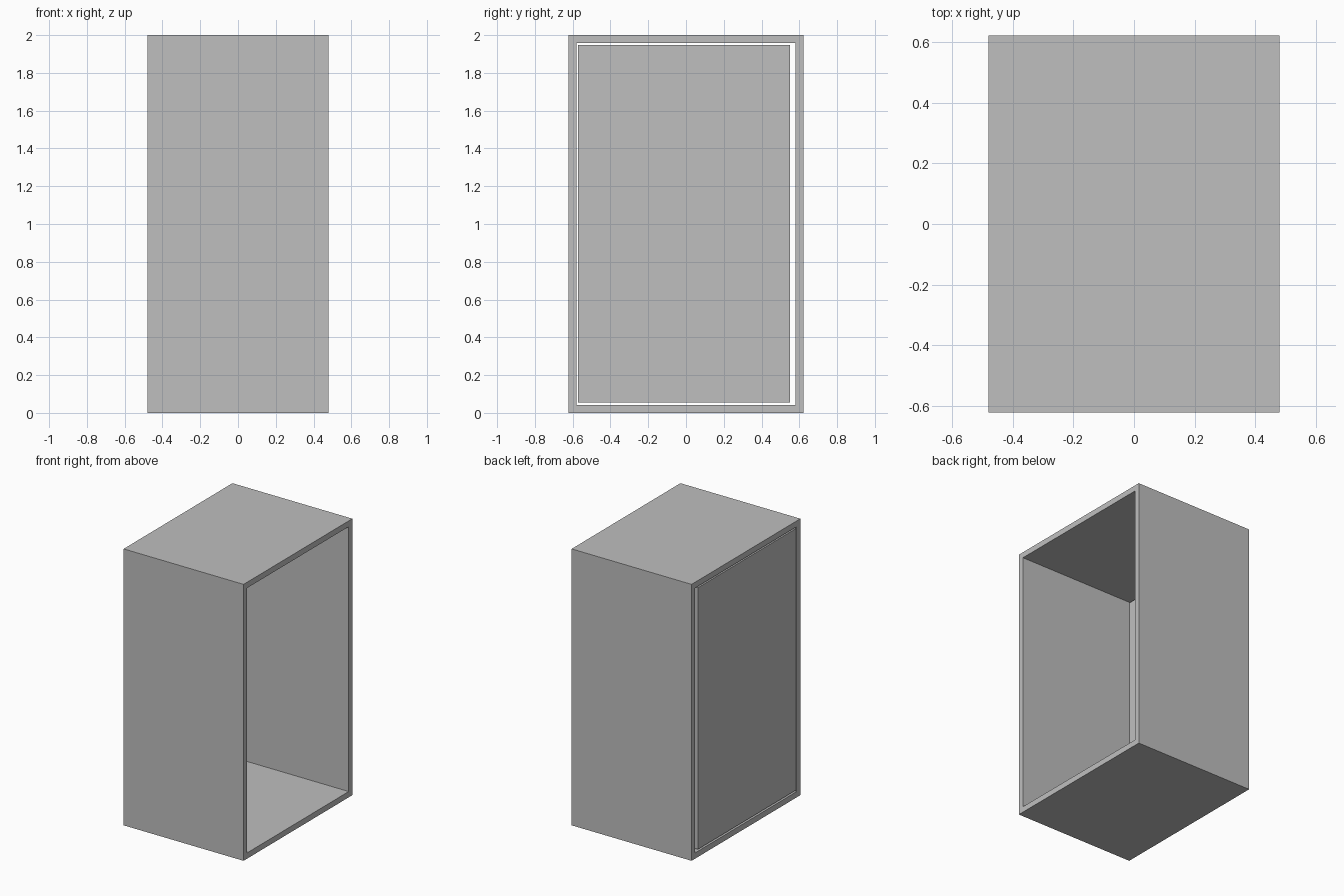
import bpy
import bmesh
from mathutils import Vector

default = bpy.data.objects.get("Cube")
if default:
    bpy.data.objects.remove(default, do_unlink=True)

WIDTH, DEPTH, HEIGHT = 0.96, 1.244, 2.0
WALL = 0.042
DOOR_THICKNESS = 0.04

grey = bpy.data.materials.new("light_grey")
grey.use_nodes = True
colour = (0.52, 0.52, 0.52, 1)
grey.diffuse_color = colour
grey.node_tree.nodes["Principled BSDF"].inputs["Base Color"].default_value = colour


def make_box(bm, low, high):
    """Add a box between two corners."""
    low, high = Vector(low), Vector(high)
    verts = bmesh.ops.create_cube(bm, size=1)["verts"]
    bmesh.ops.scale(bm, vec=high - low, verts=verts)
    bmesh.ops.translate(bm, vec=(low + high) / 2, verts=verts)


def finish(bm, name):
    mesh = bpy.data.meshes.new(name)
    bm.normal_update()
    bm.to_mesh(mesh)
    bm.free()
    mesh.materials.append(grey)
    obj = bpy.data.objects.new(name, mesh)
    bpy.context.collection.objects.link(obj)
    return obj


# Cabinet shell: a box whose two side faces are inset and joined into a tunnel
bm = bmesh.new()
make_box(bm, (-WIDTH / 2, -DEPTH / 2, 0), (WIDTH / 2, DEPTH / 2, HEIGHT))
bm.normal_update()
sides = [f for f in bm.faces if abs(f.normal.x) > 0.9]
bmesh.ops.inset_individual(bm, faces=sides, thickness=WALL, use_even_offset=True)
rims = [e for f in sides for e in f.edges]
bmesh.ops.delete(bm, geom=sides, context="FACES_ONLY")
bmesh.ops.bridge_loops(bm, edges=rims)
bmesh.ops.recalc_face_normals(bm, faces=bm.faces)
finish(bm, "cabinet_shell")

# Door panel: flush with the right side, with a narrow gap all round
bm = bmesh.new()
make_box(bm, (-WIDTH / 2, -0.572, 0.055),
         (-WIDTH / 2 + DOOR_THICKNESS, 0.55, 1.948))
finish(bm, "door_panel")
